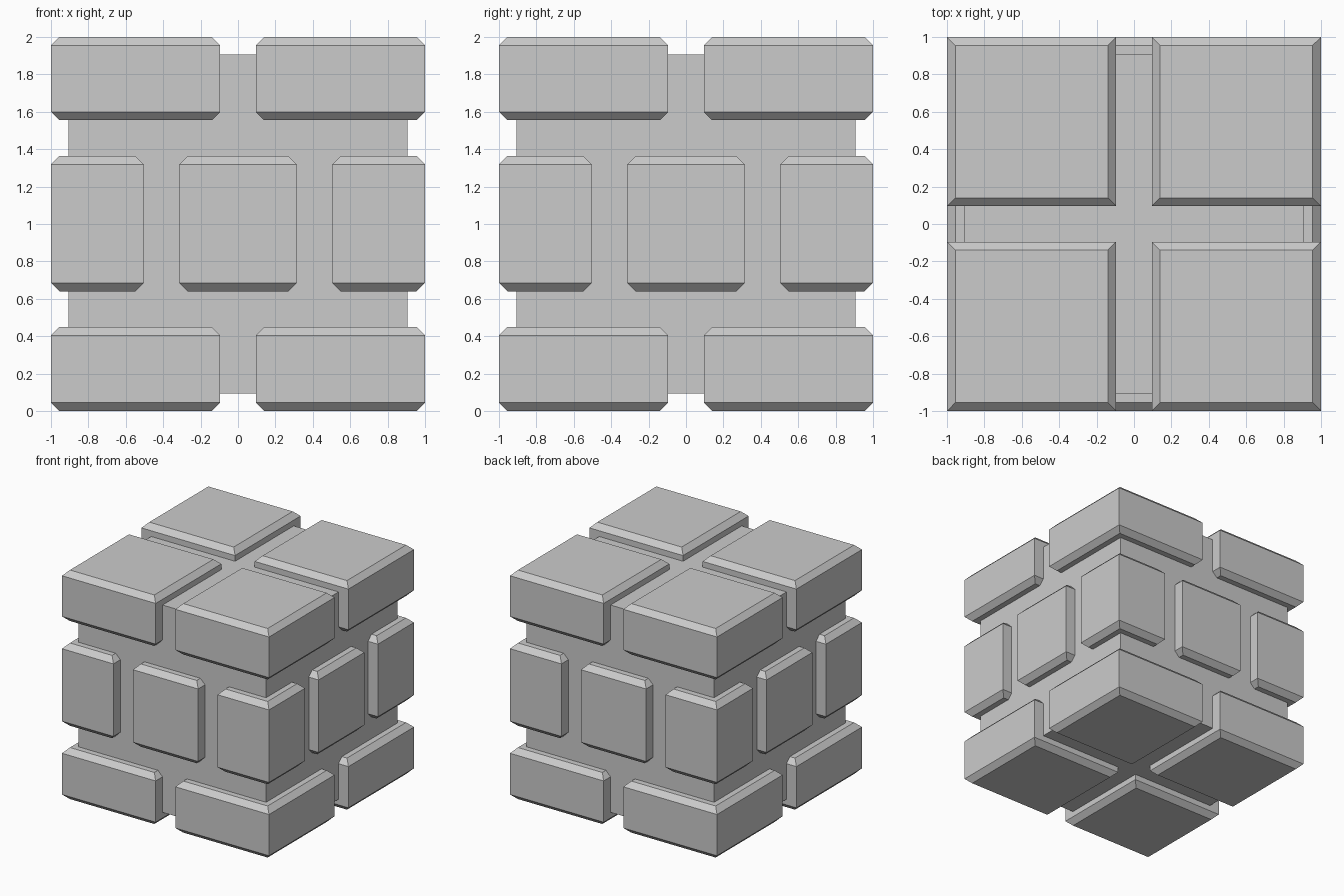
import bpy
import bmesh

if "Cube" in bpy.data.objects:
    bpy.data.objects.remove(bpy.data.objects["Cube"])

OUT, CORE, GAP, CH = 1.0, 0.905, 0.095, 0.045


def box(name, x0, x1, y0, y1, z0, z1, chamfer=0.0):
    """Box whose top and bottom rims are chamfered; upright edges stay sharp."""
    bm = bmesh.new()
    if chamfer:
        levels = [(z0, chamfer), (z0 + chamfer, 0), (z1 - chamfer, 0), (z1, chamfer)]
    else:
        levels = [(z0, 0), (z1, 0)]
    rings = [[bm.verts.new(p) for p in ((x0 + i, y0 + i, z), (x1 - i, y0 + i, z),
                                        (x1 - i, y1 - i, z), (x0 + i, y1 - i, z))]
             for z, i in levels]
    bm.faces.new(rings[0][::-1])
    bm.faces.new(rings[-1])
    for a, b in zip(rings, rings[1:]):
        for k in range(4):
            n = (k + 1) % 4
            bm.faces.new((a[k], a[n], b[n], b[k]))
    mesh = bpy.data.meshes.new(name)
    bm.to_mesh(mesh)
    bm.free()
    obj = bpy.data.objects.new(name, mesh)
    bpy.context.collection.objects.link(obj)
    return obj


def span(sign, inner):
    return sorted((sign * inner, sign * OUT))


# Recessed mortar core
box("mortar_core", -CORE, CORE, -CORE, CORE, GAP, 2 - GAP)

# Corner bricks: large in the bottom and top courses, narrow in the middle one
courses = (("bottom", 0.0, 0.45, GAP), ("middle", 0.64, 1.363, 0.503),
           ("top", 1.555, 2.0, GAP))
for course, z0, z1, inner in courses:
    for sx in (-1, 1):
        for sy in (-1, 1):
            box(course + "_corner_brick", *span(sx, inner), *span(sy, inner), z0, z1, CH)

# Middle course: one brick centred on each side
HALF, DEPTH = 0.315, 0.7
for s in (-1, 1):
    box("middle_face_brick", -HALF, HALF, *span(s, DEPTH), 0.64, 1.363, CH)
    box("middle_side_brick", *span(s, DEPTH), -HALF, HALF, 0.64, 1.363, CH)
